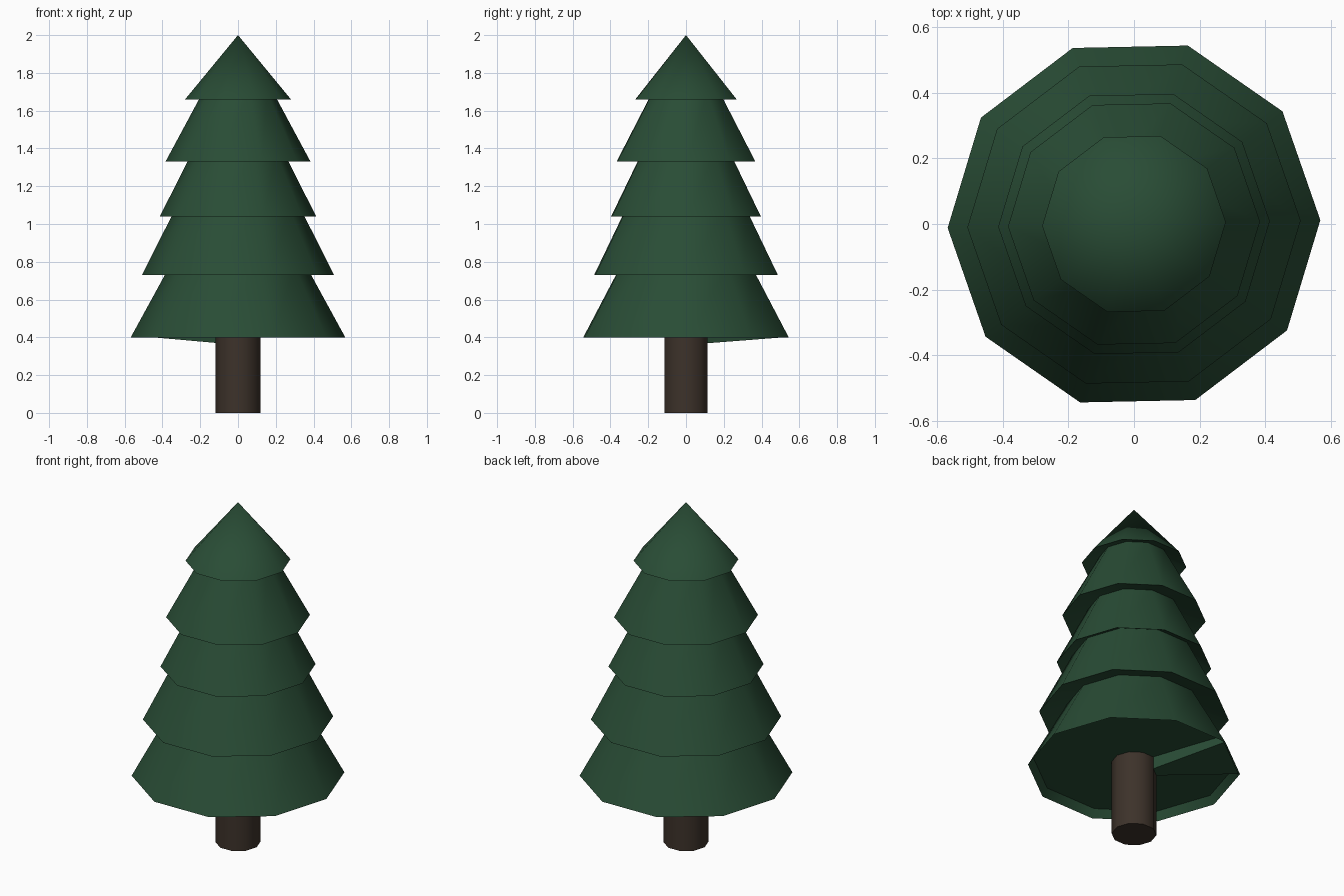
import bpy, bmesh, math

if "Cube" in bpy.data.objects:
    bpy.data.objects.remove(bpy.data.objects["Cube"])

SIDES = 10
TURN = math.radians(1.2)


def material(name, rgb):
    m = bpy.data.materials.new(name)
    m.diffuse_color = (*rgb, 1)
    m.use_nodes = True
    m.node_tree.nodes["Principled BSDF"].inputs["Base Color"].default_value = m.diffuse_color
    return m


def ring_point(r, z, k):
    a = TURN + 2 * math.pi * k / SIDES
    return (r * math.cos(a), r * math.sin(a), z)


def finish(bm, name, mat):
    bmesh.ops.recalc_face_normals(bm, faces=bm.faces[:])
    me = bpy.data.meshes.new(name)
    bm.to_mesh(me)
    bm.free()
    ob = bpy.data.objects.new(name, me)
    bpy.context.collection.objects.link(ob)
    me.materials.append(mat)
    bpy.ops.object.select_all(action='DESELECT')
    ob.select_set(True)
    bpy.context.view_layer.objects.active = ob
    bpy.ops.object.shade_smooth_by_angle(angle=math.radians(38))
    return ob


def lathe(name, profile, mat):
    """Spin (radius, z) points into a closed ten-sided solid."""
    bm = bmesh.new()
    rings = []
    for r, z in profile:
        if r == 0:
            rings.append([bm.verts.new((0, 0, z))] * SIDES)
        else:
            rings.append([bm.verts.new(ring_point(r, z, k)) for k in range(SIDES)])
    for lo, hi in zip(rings, rings[1:]):
        for k in range(SIDES):
            n = (k + 1) % SIDES
            corners = list(dict.fromkeys((lo[k], lo[n], hi[n], hi[k])))
            bm.faces.new(corners)
    return finish(bm, name, mat)


green = material("needle green", (0.022, 0.073, 0.036))
brown = material("bark brown", (0.046, 0.032, 0.023))

# Trunk
lathe("trunk", [(0, 0), (0.12, 0), (0.12, 0.46), (0, 0.46)], brown)

# Branch tiers: each rim overhangs the wall below, with a recessed underside
lathe("branches", [
    (0, 0.44), (0.54, 0.445),
    (0.568, 0.40), (0.36, 0.78),
    (0.508, 0.73), (0.33, 1.085),
    (0.414, 1.04), (0.245, 1.375),
    (0.384, 1.33), (0.185, 1.70),
    (0.28, 1.66), (0, 2.0)], green)

# Wedge under the lowest tier at the back left, dipping towards the trunk
bm = bmesh.new()
points = [ring_point(0.56, 0.401, 3), ring_point(0.56, 0.401, 4), (0, 0, 0.36),
          ring_point(0.53, 0.443, 3), ring_point(0.53, 0.443, 4), (0, 0, 0.443)]
v = [bm.verts.new(p) for p in points]
for f in ((0, 1, 2), (3, 4, 5), (0, 1, 4, 3), (1, 2, 5, 4), (2, 0, 3, 5)):
    bm.faces.new([v[i] for i in f])
finish(bm, "underside_wedge", green)
